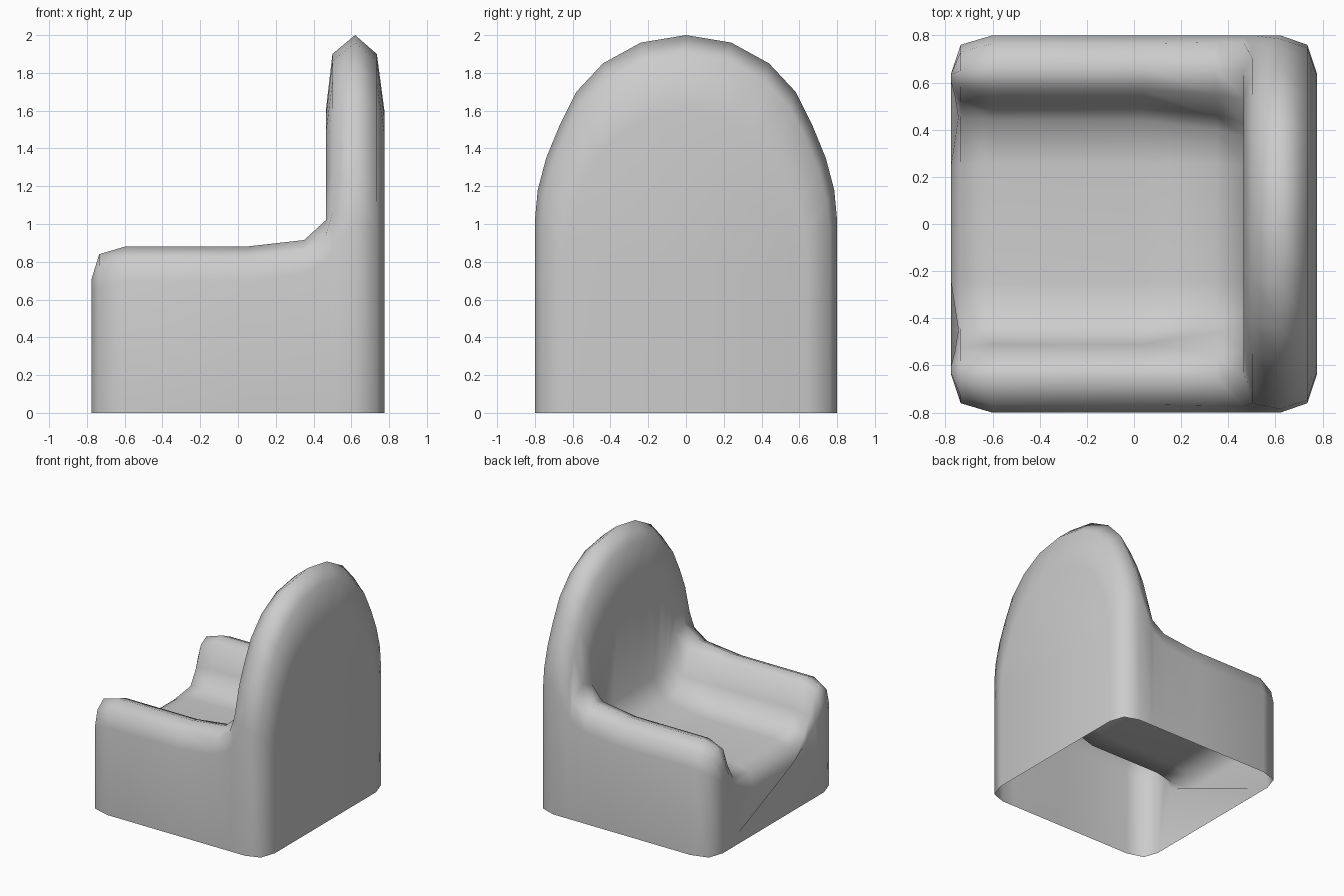
import bpy, bmesh

if "Cube" in bpy.data.objects:
    bpy.data.objects.remove(bpy.data.objects["Cube"])

# Half cross-sections (y, z), from outer floor edge up and over to the centre line
seat_lip = [(.64, 0), (.64, .58), (.64, .66), (.635, .71), (.60, .68), (.54, .58), (.45, .46), (.25, .38), (0, .38)]
seat_round = [(.76, 0), (.76, .66), (.73, .78), (.65, .84), (.58, .80), (.52, .64), (.45, .52), (.25, .49), (0, .49)]
seat_main = [(.8, 0), (.8, .70), (.765, .83), (.66, .88), (.57, .85), (.51, .67), (.44, .54), (.25, .53), (0, .53)]
seat_rear = [(.8, 0), (.8, .74), (.77, .86), (.66, .915), (.55, .88), (.46, .70), (.40, .60), (.25, .58), (0, .58)]
seat_join = [(.8, 0), (.8, .80), (.77, .94), (.64, 1.02), (.53, .98), (.43, .84), (.37, .76), (.25, .73), (0, .73)]
arch = [(.8, 0), (.8, 1.02), (.785, 1.18), (.74, 1.35), (.67, 1.52), (.58, 1.70), (.44, 1.85), (.24, 1.96), (0, 2)]


def scaled(s):
    return [(y * s, z * s) for y, z in arch]


# Front of the backrest shares its lower outer points with the arms
back_inner = seat_join[:4] + scaled(.8)[4:]
back_bevel = [(.8, 0), (.8, .85), (.76, 1.06)] + scaled(.95)[3:]

sections = [
    (-.775, seat_lip), (-.735, seat_round), (-.6, seat_main), (.04, seat_main),
    (.35, seat_rear), (.465, seat_join), (.465, back_inner), (.50, back_bevel),
    (.62, arch), (.735, scaled(.95)), (.775, scaled(.8)),
]

# Loft the mirrored sections from front to back, leaving the underside open
bm = bmesh.new()
rings = []
for x, half in sections:
    full = half + [(-y, z) for y, z in reversed(half[:-1])]
    rings.append([bm.verts.new((x, y, z)) for y, z in full])
# Crease where each arm meets the seat front
for i, x in ((5, -.76), (6, -.745)):
    rings[0][i].co.x = rings[0][-1 - i].co.x = x
for a, b in zip(rings, rings[1:]):
    for i in range(len(a) - 1):
        bm.faces.new((a[i], a[i + 1], b[i + 1], b[i]))

# Front and rear panels
bm.faces.new(rings[0])
bm.faces.new(rings[-1])
bmesh.ops.remove_doubles(bm, verts=bm.verts, dist=.0005)
bmesh.ops.recalc_face_normals(bm, faces=bm.faces)
if max(bm.faces, key=lambda f: f.calc_center_median().x).normal.x < 0:
    bmesh.ops.reverse_faces(bm, faces=bm.faces)
for f in bm.faces:
    f.smooth = True

mesh = bpy.data.meshes.new("armchair")
bm.to_mesh(mesh)
bm.free()
bpy.context.collection.objects.link(bpy.data.objects.new("armchair", mesh))
